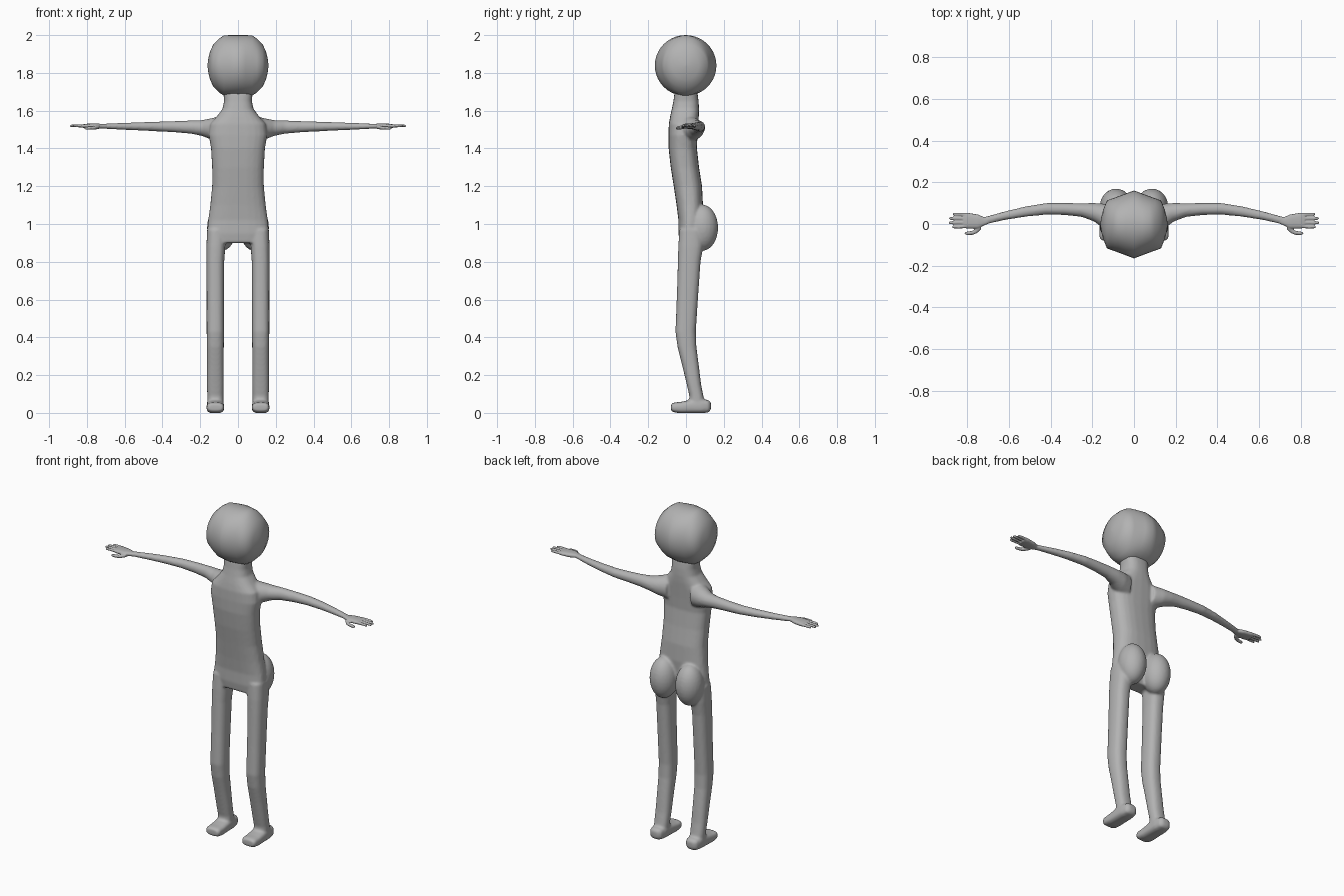
import bpy, bmesh, math
from mathutils import Matrix, Vector

grey = bpy.data.materials.new("clay grey")
grey.diffuse_color = (0.45, 0.45, 0.45, 1)
AXES = {"x": (1, 2), "y": (0, 2), "z": (0, 1)}


def loft(bm, axis, sections, side=1, n=24, power=2.0):
    """Skin superellipse rings (x, y, z, r1, r2) set across an axis."""
    a, b = AXES[axis]
    rings = []
    for x, y, z, r1, r2 in sections:
        ring = []
        for i in range(n):
            t = 2 * math.pi * i / n
            c, s = math.cos(t), math.sin(t)
            p = Vector((x, y, z))
            p[a] += math.copysign(abs(c) ** (2 / power), c) * r1
            p[b] += math.copysign(abs(s) ** (2 / power), s) * r2
            p.x *= side
            ring.append(bm.verts.new(p))
        rings.append(ring)
    for r, q in zip(rings, rings[1:]):
        for i in range(n):
            j = (i + 1) % n
            bm.faces.new((r[i], r[j], q[j], q[i]))
    bm.faces.new(rings[0])
    bm.faces.new(rings[-1])


def ball(bm, centre, radii):
    m = Matrix.Translation(centre) @ Matrix.Diagonal((*radii, 1))
    bmesh.ops.create_uvsphere(bm, u_segments=24, v_segments=16, radius=1, matrix=m)


def finish(bm, name, voxel=0, smooth=0):
    bmesh.ops.recalc_face_normals(bm, faces=bm.faces)
    for f in bm.faces:
        f.smooth = True
    me = bpy.data.meshes.new(name)
    bm.to_mesh(me)
    bm.free()
    me.materials.append(grey)
    ob = bpy.data.objects.new(name, me)
    bpy.context.collection.objects.link(ob)
    if voxel:
        r = ob.modifiers.new("fuse", "REMESH")
        r.mode = "VOXEL"
        r.voxel_size = voxel
        r.use_smooth_shade = True
        s = ob.modifiers.new("soften", "SMOOTH")
        s.factor = 0.5
        s.iterations = smooth
    return ob


# Head: round in profile, wedge-faced from above, flat across the crown
bm = bmesh.new()
half = [(0, .163, .161), (.04, .148, .161), (.075, .135, .159), (.10, .126, .143),
        (.13, .115, .113), (.148, .07, .075), (.157, .035, .038), (.161, .006, .006)]
profile = [(-x, r, h) for x, r, h in reversed(half[1:])] + half
loft(bm, "x", [(x, -.002, 1.839, r, h) for x, r, h in profile], n=40)
finish(bm, "head")

# Body: torso and neck, arms, buttocks, legs and feet fused together
bm = bmesh.new()
loft(bm, "z", [
    (0, .012, .90, .150, .045), (0, .015, .95, .164, .055), (0, .022, 1.02, .158, .062),
    (0, .020, 1.10, .147, .070), (0, .010, 1.20, .137, .075), (0, -.006, 1.30, .137, .075),
    (0, -.017, 1.40, .143, .075), (0, -.016, 1.47, .155, .077), (0, -.013, 1.53, .148, .078),
    (0, -.008, 1.57, .112, .076), (0, -.003, 1.61, .082, .072), (0, 0, 1.65, .074, .067),
    (0, 0, 1.70, .078, .060)], power=2.6)
for side in (-1, 1):
    loft(bm, "x", [
        (.08, .005, 1.500, .075, .075), (.14, .035, 1.503, .062, .057),
        (.19, .056, 1.508, .045, .042), (.25, .067, 1.513, .033, .035),
        (.33, .072, 1.515, .029, .030), (.42, .073, 1.516, .028, .026),
        (.52, .060, 1.517, .025, .022), (.62, .040, 1.517, .021, .018),
        (.72, .015, 1.518, .019, .013)], side)
    ball(bm, (side * .086, .086, .98), (.078, .084, .122))
    loft(bm, "z", [
        (.112, .030, .97, .052, .065), (.117, .025, .88, .050, .066),
        (.120, .017, .80, .047, .060), (.120, .007, .60, .046, .056),
        (.120, -.002, .43, .046, .054), (.120, .005, .35, .045, .050),
        (.120, .024, .25, .044, .044), (.120, .042, .15, .044, .038),
        (.120, .055, .09, .043, .037), (.120, .060, .03, .042, .045)], side, power=2.5)
    loft(bm, "y", [
        (.120, .132, .036, .022, .020), (.120, .118, .035, .038, .033),
        (.120, .080, .036, .045, .038), (.120, .030, .034, .046, .036),
        (.120, -.030, .028, .047, .030), (.120, -.065, .029, .046, .026),
        (.120, -.079, .029, .038, .018)], side, power=3)
finish(bm, "body", .007, 5)

# Hands: flat palm, four fingers and a thumb
for side, name in ((-1, "hand_right"), (1, "hand_left")):
    bm = bmesh.new()
    loft(bm, "x", [
        (.69, .022, 1.518, .017, .012), (.72, .013, 1.518, .020, .012),
        (.75, .012, 1.518, .034, .014), (.80, .016, 1.518, .038, .013),
        (.82, .017, 1.518, .036, .010)], side, power=2.5)
    for y, tip in ((.047, .870), (.027, .888), (.006, .890), (-.014, .874)):
        loft(bm, "x", [(.79, y * .9 + .002, 1.519, .009, .009), (tip - .03, y, 1.520, .008, .008),
                       (tip - .006, y, 1.519, .007, .007), (tip, y, 1.518, .003, .003)], side, n=12)
    loft(bm, "x", [(.735, -.010, 1.514, .016, .010), (.755, -.030, 1.510, .015, .010),
                   (.775, -.042, 1.508, .010, .009), (.805, -.045, 1.507, .008, .008),
                   (.815, -.045, 1.507, .003, .003)], side, n=12)
    finish(bm, name, .004, 2)
